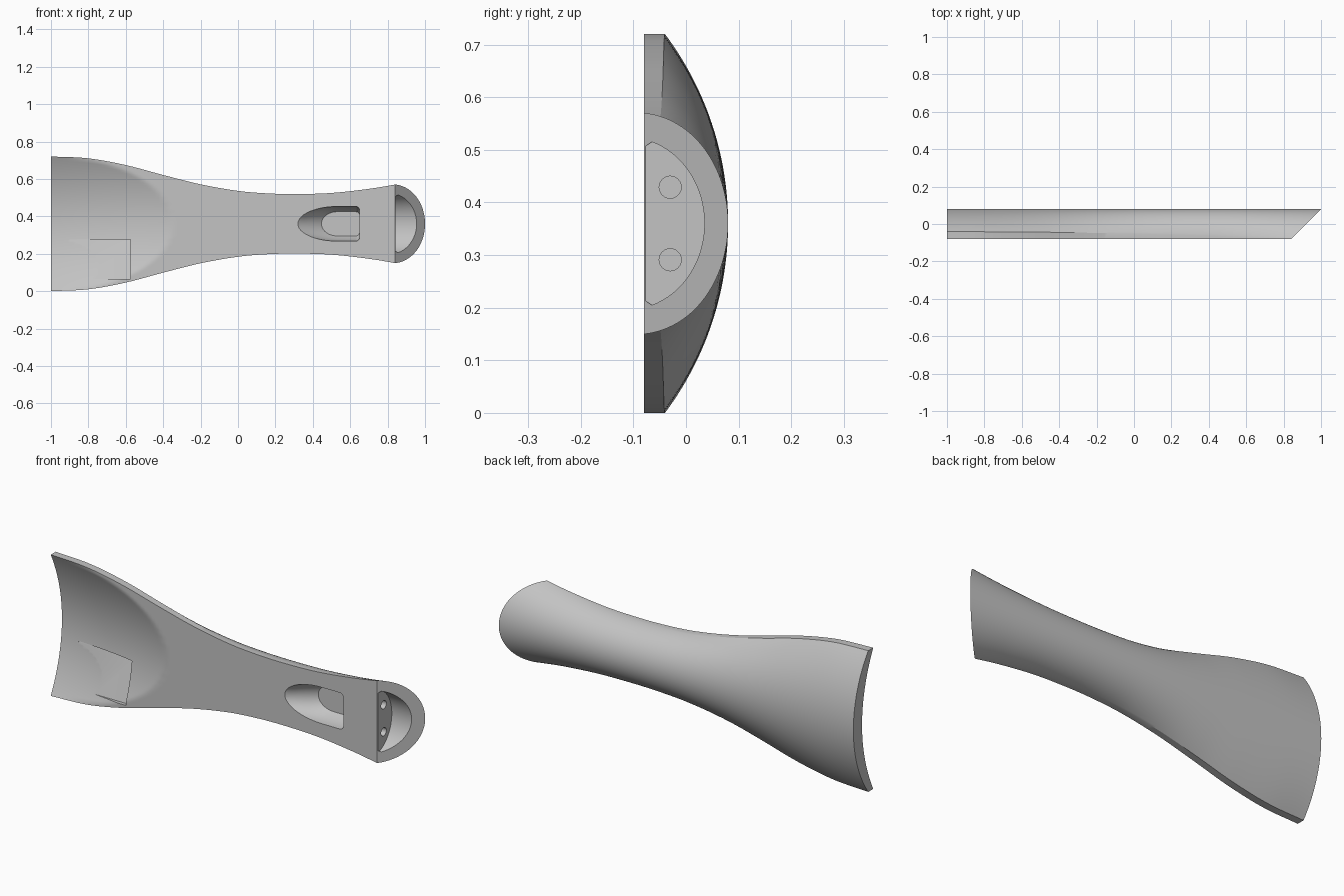
import bpy, bmesh
from math import sin, cos, pi, sqrt, asin, radians
from mathutils import Vector, Matrix

if "Cube" in bpy.data.objects:
    bpy.data.objects.remove(bpy.data.objects["Cube"], do_unlink=True)

MID = 0.36      # height of the long axis
FRONT, BACK = -0.08, 0.08

grey = bpy.data.materials.new("light_grey")
grey.use_nodes = True
grey.diffuse_color = (0.55, 0.55, 0.55, 1)
grey.node_tree.nodes["Principled BSDF"].inputs["Base Color"].default_value = (0.55, 0.55, 0.55, 1)


def curve_value(points, x):
    """Smooth interpolation through a few (x, value) points."""
    i = 0
    while i < len(points) - 2 and x > points[i + 1][0]:
        i += 1

    def slope(k):
        a, b = points[max(k - 1, 0)], points[min(k + 1, len(points) - 1)]
        return (b[1] - a[1]) / (b[0] - a[0])
    (x0, v0), (x1, v1) = points[i], points[i + 1]
    h = x1 - x0
    t = (x - x0) / h
    return (v0 * (1 + 2 * t) * (1 - t) ** 2 + h * slope(i) * t * (1 - t) ** 2
            + v1 * t * t * (3 - 2 * t) + h * slope(i + 1) * t * t * (t - 1))


def loft(name, rings, cut_plane=None):
    """Skin closed rings of points, cap both ends, optionally slice one end off."""
    bm = bmesh.new()
    loops = [[bm.verts.new(p) for p in ring] for ring in rings]
    n = len(loops[0])
    for a, b in zip(loops, loops[1:]):
        for i in range(n):
            j = (i + 1) % n
            bm.faces.new((a[i], a[j], b[j], b[i]))
    bm.faces.new(loops[0])
    bm.faces.new(loops[-1])
    if cut_plane:
        co, no = cut_plane
        bmesh.ops.bisect_plane(bm, geom=bm.verts[:] + bm.edges[:] + bm.faces[:], dist=1e-5,
                               plane_co=co, plane_no=no, clear_outer=True)
        bmesh.ops.holes_fill(bm, edges=[e for e in bm.edges if e.is_boundary], sides=0)
    bmesh.ops.recalc_face_normals(bm, faces=bm.faces[:])
    mesh = bpy.data.meshes.new(name)
    bm.to_mesh(mesh)
    bm.free()
    mesh.materials.append(grey)
    obj = bpy.data.objects.new(name, mesh)
    bpy.context.collection.objects.link(obj)
    return obj


# Body: half width and height of the side wall along the length
half_width = [(-1, .36), (-.8, .35), (-.6, .314), (-.4, .261), (-.2, .211), (0, .176),
              (.15, .163), (.3, .159), (.5, .165), (.7, .187), (.84, .21), (1.05, .25)]
wall_top = [(-1, -.04), (-.3, -.046), (.3, -.06), (.84, -.079), (1.05, -.079)]


def front_y(x, dz):
    """Flat front with a shallow bowl hollowed into the wide end."""
    return FRONT + 0.09 * max(0, 1 - (dz / 0.36) ** 2 - ((x + 1) / 0.65) ** 2)


def body_ring(x, n=56):
    w, base = curve_value(half_width, x), curve_value(wall_top, x)
    rise = BACK - base
    r = (w * w + rise * rise) / (2 * rise)
    half = asin(min(1, w / r))
    ring = []
    for i in range(n + 1):                       # rounded back
        a = half * (1 - 2 * i / n)
        ring.append((x, BACK - r + r * cos(a), MID + r * sin(a)))
    for i in range(n + 1):                       # front
        dz = w * (2 * i / n - 1)
        ring.append((x, front_y(x, dz), MID + dz))
    return ring


STEPS = 100
body = loft("handle_body", [body_ring(-1 + 2.05 * i / STEPS) for i in range(STEPS + 1)],
            (Vector((.84, FRONT, MID)), Vector((1, -1, 0))))


# Thumb scoop: bullet outline that shrinks with depth
def scoop_ring(s):
    y = FRONT - 0.01 if s < 0 else FRONT + 0.09 * s
    s = max(s, 0)
    hz, reach, r = 0.0925 * (1 - .3 * s * s), 0.21 * (1 - .6 * s), 0.02
    pts = []
    for i in range(25):
        a = pi / 2 + pi * i / 24
        pts.append((.53 + reach * cos(a), y, MID + hz * sin(a)))
    for side, start in ((-1, -pi / 2), (1, 0)):
        for i in range(7):
            a = start + pi / 2 * i / 6
            pts.append((.65 - r + r * cos(a), y, MID + side * (hz - r) + r * sin(a)))
    return pts


scoop = loft("scoop_cutter", [scoop_ring(s) for s in (-1, 0, .2, .4, .6, .8, .92, 1)])


# End pocket: rounded D outline pushed along the length
def pocket_ring(x):
    pts = [(x, FRONT - .02, MID - .145), (x, FRONT, MID - .145)]
    for i in range(33):
        t = -1 + i / 16
        a = t * radians(72)
        z = .155 * sin(a) / sin(radians(72))
        y = -.065 + .1 * (cos(a) - cos(radians(72))) / (1 - cos(radians(72)))
        pts.append((x, y, MID + z))
    return pts + [(x, FRONT, MID + .145), (x, FRONT - .02, MID + .145)]


pocket = loft("pocket_cutter", [pocket_ring(.843), pocket_ring(1.1)])


# Two screw holes in the pocket floor
def hole_ring(x, z):
    return [(x, -.03 + .021 * cos(2 * pi * i / 24), z + .021 * sin(2 * pi * i / 24))
            for i in range(24)]


holes = [loft("hole_cutter", [hole_ring(.74, MID + s * .069), hole_ring(.87, MID + s * .069)])
         for s in (-1, 1)]

# Flat panel recess in the bowl
panel = loft("panel_cutter", [[(x, -.15, .275), (x, .004, .275), (x, -.062, .065), (x, -.15, .065)]
                              for x in (-.9, -.575)])

# Cut everything out of the body
bpy.context.view_layer.objects.active = body
body.select_set(True)
for cutter in [scoop, pocket, panel] + holes:
    cutter.hide_render = True
    mod = body.modifiers.new(cutter.name, 'BOOLEAN')
    mod.operation, mod.solver, mod.object = 'DIFFERENCE', 'EXACT', cutter
    bpy.ops.object.modifier_apply(modifier=mod.name)
    bpy.data.objects.remove(cutter, do_unlink=True)

bpy.ops.object.shade_smooth_by_angle(angle=radians(25))
